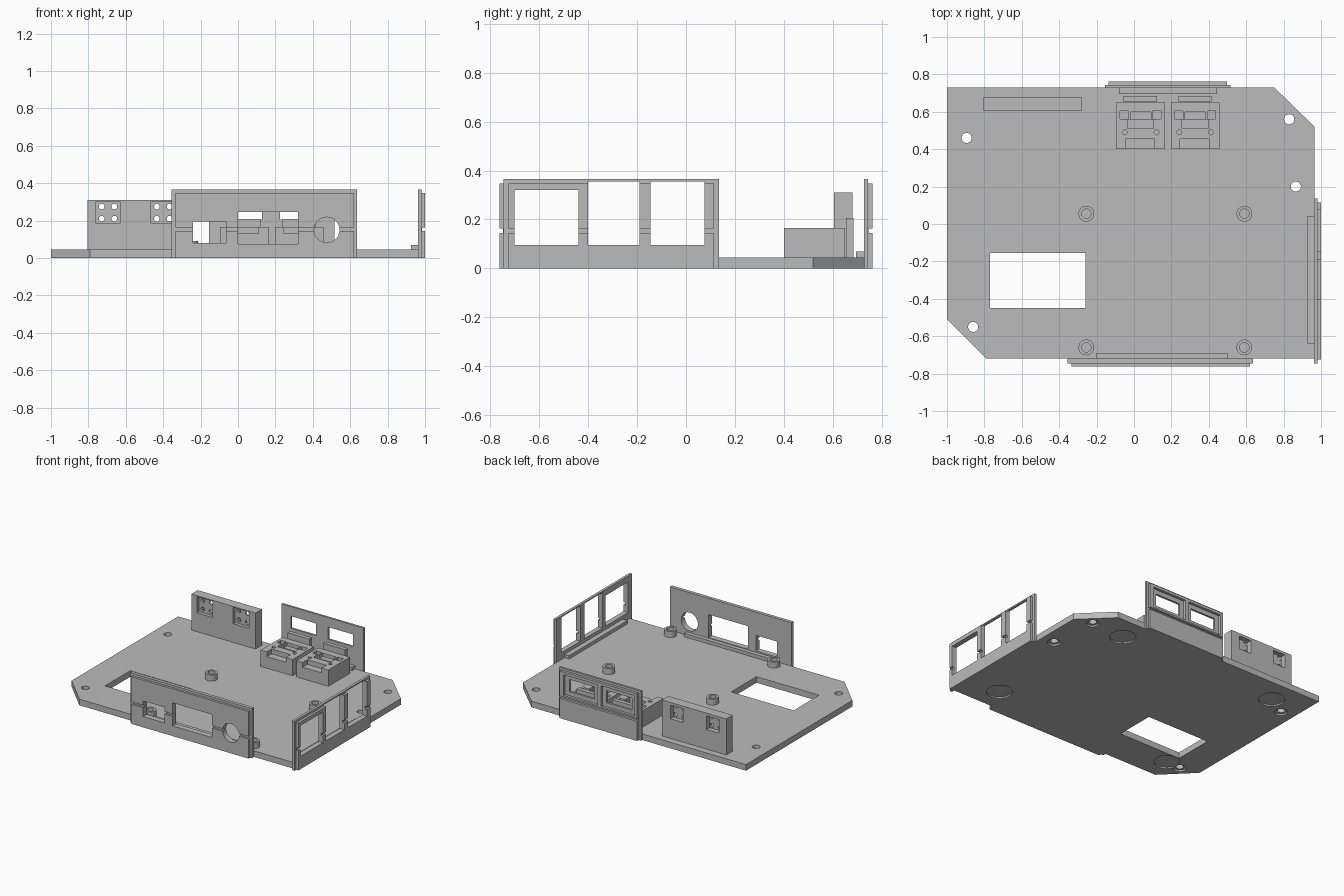
import bpy, bmesh, math
from mathutils import Matrix

if "Cube" in bpy.data.objects:
    bpy.data.objects.remove(bpy.data.objects["Cube"])

grey = bpy.data.materials.new("plain_grey")
grey.diffuse_color = (0.5, 0.5, 0.5, 1)
grey.use_nodes = True
grey.node_tree.nodes["Principled BSDF"].inputs["Base Color"].default_value = grey.diffuse_color


def add(name, bm):
    bmesh.ops.recalc_face_normals(bm, faces=bm.faces)
    me = bpy.data.meshes.new(name)
    bm.to_mesh(me)
    bm.free()
    me.materials.append(grey)
    ob = bpy.data.objects.new(name, me)
    bpy.context.collection.objects.link(ob)
    return ob


def prism(name, pts, z0, z1):
    bm = bmesh.new()
    f = bm.faces.new([bm.verts.new((x, y, z0)) for x, y in pts])
    ext = bmesh.ops.extrude_face_region(bm, geom=[f])
    top = [v for v in ext["geom"] if isinstance(v, bmesh.types.BMVert)]
    bmesh.ops.translate(bm, verts=top, vec=(0, 0, z1 - z0))
    return add(name, bm)


def box(name, x0, x1, y0, y1, z0, z1):
    return prism(name, [(x0, y0), (x1, y0), (x1, y1), (x0, y1)], z0, z1)


def rod(name, x, y, z, r, depth, axis="Z", r2=None):
    bm = bmesh.new()
    bmesh.ops.create_cone(bm, cap_ends=True, segments=32, radius1=r,
                          radius2=r if r2 is None else r2, depth=depth)
    if axis == "Y":
        bm.transform(Matrix.Rotation(math.pi / 2, 4, "X"))
    bm.transform(Matrix.Translation((x, y, z)))
    return add(name, bm)


def boolean(ob, others, op="DIFFERENCE"):
    # apply every operation and discard the helper solids
    for c in others:
        m = ob.modifiers.new("bool", "BOOLEAN")
        m.object, m.operation, m.solver = c, op, "EXACT"
    bpy.context.view_layer.update()
    dg = bpy.context.evaluated_depsgraph_get()
    me = bpy.data.meshes.new_from_object(ob.evaluated_get(dg))
    ob.modifiers.clear()
    ob.data = me
    for c in others:
        bpy.data.objects.remove(c, do_unlink=True)
    return ob


# base plate with two clipped corners
T = 0.045
base = prism("base_plate", [(-0.79, -0.72), (0.965, -0.72), (0.965, 0.52), (0.75, 0.73),
                            (-1, 0.73), (-1, -0.51)], 0, T)
cuts = [box("cut", -0.77, -0.26, -0.45, -0.155, -0.1, 0.2)]
for x, y in [(-0.895, 0.46), (0.83, 0.56), (0.865, 0.2), (-0.86, -0.55)]:
    cuts += [rod("cut", x, y, 0, 0.027, 0.3),
             rod("cut", x, y, 0, 0.045, 0.024)]
# shallow foot recesses underneath
for x, y in [(0.56, 0.55), (0.72, -0.54), (-0.74, 0.55), (-0.74, -0.54)]:
    cuts.append(rod("cut", x, y, 0, 0.088, 0.02))
boolean(base, cuts)

# standoffs with blind screw holes
for i, (x, y) in enumerate([(-0.255, 0.055), (0.59, 0.055), (-0.255, -0.66), (0.59, -0.66)]):
    s = rod(f"standoff_{i}", x, y, 0.065, 0.042, 0.05)
    boolean(s, [rod("cut", x, y, 0.08, 0.025, 0.06)])

G0, G1 = 0.145, 0.163   # groove height range on the panel faces

# front port panel
front = box("front_panel", -0.355, 0.635, -0.745, -0.72, 0, 0.365)
face = box("front_panel_face", -0.335, 0.62, -0.762, -0.745, 0, 0.348)
for p in (front, face):
    c = [box("cut", -0.24, -0.065, -0.9, -0.6, 0.08, 0.195),
         box("cut", 0, 0.32, -0.9, -0.6, 0.075, 0.245),
         rod("cut", 0.475, -0.74, 0.15, 0.068, 0.3, "Y")]
    if p is face:
        c.append(box("cut", -0.5, 0.8, -0.9, -0.747, G0, G1))
    boolean(p, c)
box("front_rail", -0.2, 0.5, -0.72, -0.69, T, 0.07)

# right panel with three openings
side = box("right_panel", 0.963, 0.982, -0.745, 0.135, 0, 0.365)
face = box("right_panel_face", 0.982, 1.0, -0.725, 0.115, 0, 0.348)
for p in (side, face):
    c = [box("cut", 0.9, 1.1, -0.70, -0.44, 0.095, 0.32),
         box("cut", 0.9, 1.1, -0.40, -0.19, 0.095, 0.356),
         box("cut", 0.9, 1.1, -0.145, 0.075, 0.095, 0.356)]
    if p is face:
        c.append(box("cut", 0.984, 1.1, -0.9, 0.3, G0, G1))
    boolean(p, c)
box("right_rail", 0.925, 0.963, -0.64, 0.04, T, 0.07)

# back panel with two stepped windows
back = box("back_panel", -0.155, 0.515, 0.728, 0.743, 0, 0.365)
face = box("back_panel_face", -0.135, 0.498, 0.743, 0.762, 0, 0.348)
boolean(back, [box("cut", x, x + 0.205, 0.6, 0.9, 0.205, 0.295) for x in (-0.078, 0.225)])
boolean(face, [box("cut", x, x + 0.275, 0.6, 0.9, 0.175, 0.328) for x in (-0.115, 0.19)]
        + [box("cut", -0.3, 0.7, 0.745, 0.9, G0, G1)])
box("back_rail", -0.08, 0.445, 0.695, 0.728, T, 0.07)

# pair of jack holders in front of the back panel
for i, x in enumerate((-0.095, 0.197)):
    h = box(f"jack_holder_{i}", x, x + 0.26, 0.4, 0.65, T - 0.005, 0.165)
    c = [box("cut", x + 0.05, x + 0.205, 0.3, 0.455, 0.13, 0.3),
         box("cut", x + 0.06, x + 0.2, 0.51, 0.56, 0.12, 0.3),
         box("cut", x + 0.075, x + 0.185, 0.55, 0.60, 0.14, 0.3)]
    for px in (x + 0.02, x + 0.195):
        c.append(box("cut", px, px + 0.045, 0.562, 0.605, 0.08, 0.3))
    for px in (x + 0.045, x + 0.215):
        c.append(rod("cut", px, 0.49, 0.17, 0.013, 0.14))
    boolean(h, c)
    box(f"jack_stop_{i}", x + 0.04, x + 0.218, 0.655, 0.685, T - 0.005, 0.207)

# tall block with two pockets and pin holes
block = box("sensor_block", -0.805, -0.28, 0.605, 0.68, T - 0.005, 0.31)
c = []
for x in (-0.695, -0.4):
    c += [box("cut", x - 0.065, x + 0.065, 0.5, 0.63, 0.183, 0.303),
          box("cut", x - 0.05, x + 0.05, 0.645, 0.8, 0.19, 0.29)]
    for dx in (-0.034, 0.034):
        for z in (0.21, 0.275):
            c.append(rod("cut", x + dx, 0.64, z, 0.015, 0.3, "Y"))
boolean(block, c)

# keep edges crisp while round walls stay smooth
for ob in bpy.context.scene.objects:
    ob.select_set(True)
bpy.context.view_layer.objects.active = base
bpy.ops.object.shade_smooth_by_angle(angle=math.radians(30))
